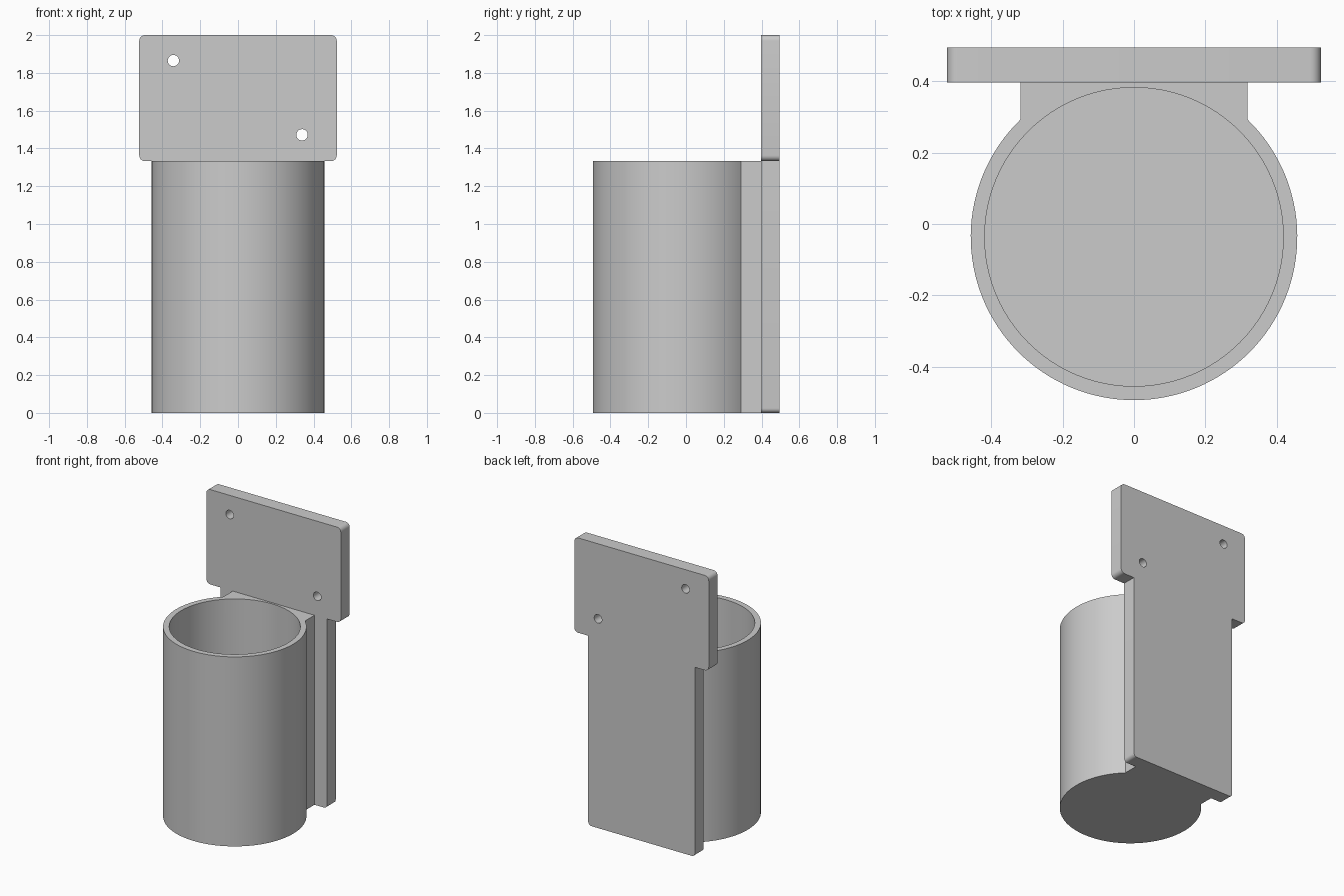
import bpy, bmesh
from math import sin, cos, pi, asin, radians
from mathutils import Vector

if "Cube" in bpy.data.objects:
    bpy.data.objects.remove(bpy.data.objects["Cube"])

CY, R_OUT, R_IN = -0.036, 0.457, 0.418     # cup centre and radii
CUP_H, FLOOR = 1.333, 0.04
Y0, Y1 = 0.396, 0.494                      # plate front and back


def prism(name, pts, depth):
    """Extrude a closed outline of 3D points along a depth vector."""
    bm = bmesh.new()
    face = bm.faces.new([bm.verts.new(p) for p in pts])
    ext = bmesh.ops.extrude_face_region(bm, geom=[face])
    verts = [g for g in ext["geom"] if isinstance(g, bmesh.types.BMVert)]
    bmesh.ops.translate(bm, verts=verts, vec=depth)
    bmesh.ops.recalc_face_normals(bm, faces=bm.faces)
    mesh = bpy.data.meshes.new(name)
    bm.to_mesh(mesh)
    bm.free()
    ob = bpy.data.objects.new(name, mesh)
    bpy.context.collection.objects.link(ob)
    return ob


def boolean(target, tool, op):
    """Apply a boolean and remove the tool."""
    mod = target.modifiers.new("bool", 'BOOLEAN')
    mod.operation, mod.object, mod.solver = op, tool, 'EXACT'
    bpy.context.view_layer.objects.active = target
    bpy.ops.object.modifier_apply(modifier=mod.name)
    bpy.data.objects.remove(tool)


def circle(cx, cy, r, n):
    return [(cx + r * cos(2 * pi * i / n), cy + r * sin(2 * pi * i / n)) for i in range(n)]


def rounded(corners, n=6):
    """Outline from (x, z, radius) corners with rounded ends."""
    out = []
    for i, (x, z, r) in enumerate(corners):
        p = Vector((x, z))
        if r == 0:
            out.append(p)
            continue
        a = (Vector(corners[i - 1][:2]) - p).normalized()
        b = (Vector(corners[(i + 1) % len(corners)][:2]) - p).normalized()
        for k in range(n + 1):
            t = k / n * pi / 2
            out.append(p + a * r * (1 - sin(t)) + b * r * (1 - cos(t)))
    return out


# Cup wall with the square mounting neck, as one outline
neck = 0.318
start = asin(neck / R_OUT)
arc = [start + (2 * pi - 2 * start) * i / 96 for i in range(97)]
outline = [(R_OUT * sin(a), CY + R_OUT * cos(a)) for a in arc]
outline += [(-neck, Y0 + 0.05), (neck, Y0 + 0.05)]
holder = prism("cup_holder", [(x, y, 0) for x, y in outline], (0, 0, CUP_H))

# T-shaped back plate
half = [(0.415, 0, 0.025), (0.415, CUP_H, 0), (0.523, CUP_H, 0.03), (0.523, 2, 0.03)]
corners = half + [(-x, z, r) for x, z, r in reversed(half)]
plate = prism("back_plate", [(p.x, Y0, p.y) for p in rounded(corners)], (0, Y1 - Y0, 0))

# Screw holes
for x, z in ((-0.342, 1.865), (0.339, 1.472)):
    pts = [(a, Y0 - 0.1, b) for a, b in circle(x, z, 0.03, 32)]
    boolean(plate, prism("screw_hole", pts, (0, 0.4, 0)), 'DIFFERENCE')

# Join the parts, then hollow out the cup
boolean(holder, plate, 'UNION')
bore = [(x, y, FLOOR) for x, y in circle(0, CY, R_IN, 96)]
boolean(holder, prism("cup_bore", bore, (0, 0, CUP_H)), 'DIFFERENCE')

bpy.ops.object.select_all(action='DESELECT')
holder.select_set(True)
bpy.context.view_layer.objects.active = holder
bpy.ops.object.shade_smooth_by_angle(angle=radians(30))
